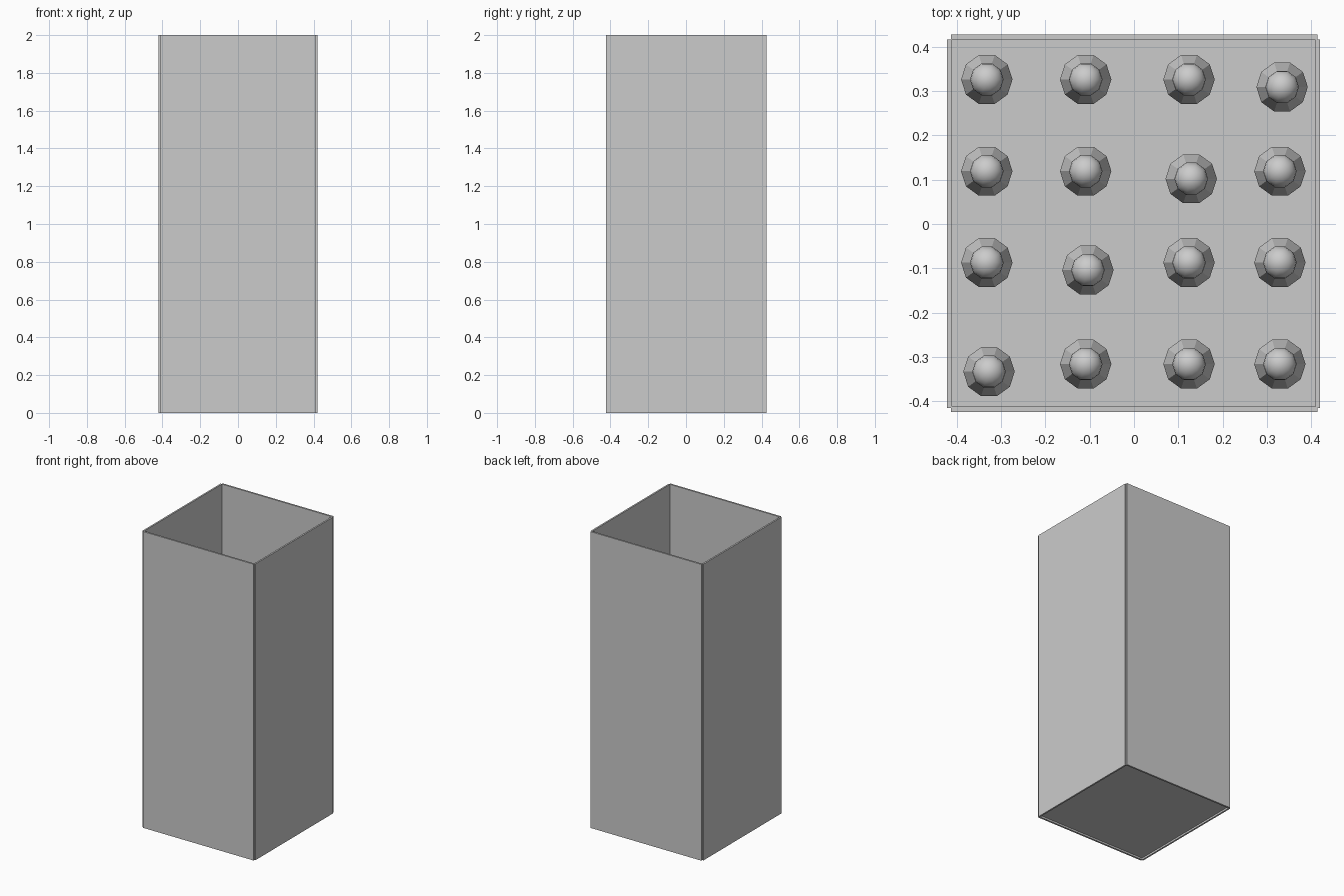
import bpy, bmesh, math

if "Cube" in bpy.data.objects:
    bpy.data.objects.remove(bpy.data.objects["Cube"])


def slab(name, x0, x1, y0, y1, z0, z1):
    bpy.ops.mesh.primitive_cube_add(size=1, location=((x0 + x1) / 2, (y0 + y1) / 2, (z0 + z1) / 2))
    ob = bpy.context.object
    ob.name = name
    ob.scale = (x1 - x0, y1 - y0, z1 - z0)
    bpy.ops.object.transform_apply(location=False, rotation=False, scale=True)
    return ob


# Open-topped case: four overlapping wall panels and a recessed floor
slab("left_wall", -0.422, -0.411, -0.415, 0.416, 0, 2)
slab("right_wall", 0.409, 0.420, -0.415, 0.416, 0, 2)
slab("front_wall", -0.413, 0.414, -0.424, -0.412, 0, 2)
slab("back_wall", -0.413, 0.414, 0.415, 0.427, 0, 2)
slab("floor", -0.412, 0.412, -0.413, 0.416, 0.012, 0.024)

# Ten-sided round: straight body, sloped shoulder, neck and domed tip
SIDES = 10
profile = [(0.058, 0.024), (0.058, 1.16), (0.038, 1.22), (0.038, 1.26)]
for i in range(1, 5):
    a = math.radians(90 * i / 5)
    profile.append((0.038 * math.cos(a), 1.26 + 0.038 * math.sin(a)))

bm = bmesh.new()
rings = [[bm.verts.new((r * math.cos(2 * math.pi * k / SIDES), r * math.sin(2 * math.pi * k / SIDES), z))
          for k in range(SIDES)] for r, z in profile]
tip = bm.verts.new((0, 0, 1.298))
for lo, hi in zip(rings, rings[1:]):
    for k in range(SIDES):
        n = (k + 1) % SIDES
        bm.faces.new((lo[k], lo[n], hi[n], hi[k]))
for k in range(SIDES):
    bm.faces.new((rings[-1][k], rings[-1][(k + 1) % SIDES], tip))
bm.faces.new(rings[0][::-1])
for f in bm.faces:
    f.smooth = f.calc_center_median().z > 1.26
mesh = bpy.data.meshes.new("round")
bm.to_mesh(mesh)
bm.free()

# Four by four grid; the rounds on one diagonal sit slightly off the rows
xs = [-0.332, -0.109, 0.124, 0.329]
ys = [-0.316, -0.087, 0.119, 0.326]
for i, x in enumerate(xs):
    for j, y in enumerate(ys):
        ob = bpy.data.objects.new(f"round_{i}_{j}", mesh)
        ob.location = (x + 0.005, y - 0.017, 0) if i == j else (x, y, 0)
        bpy.context.collection.objects.link(ob)
